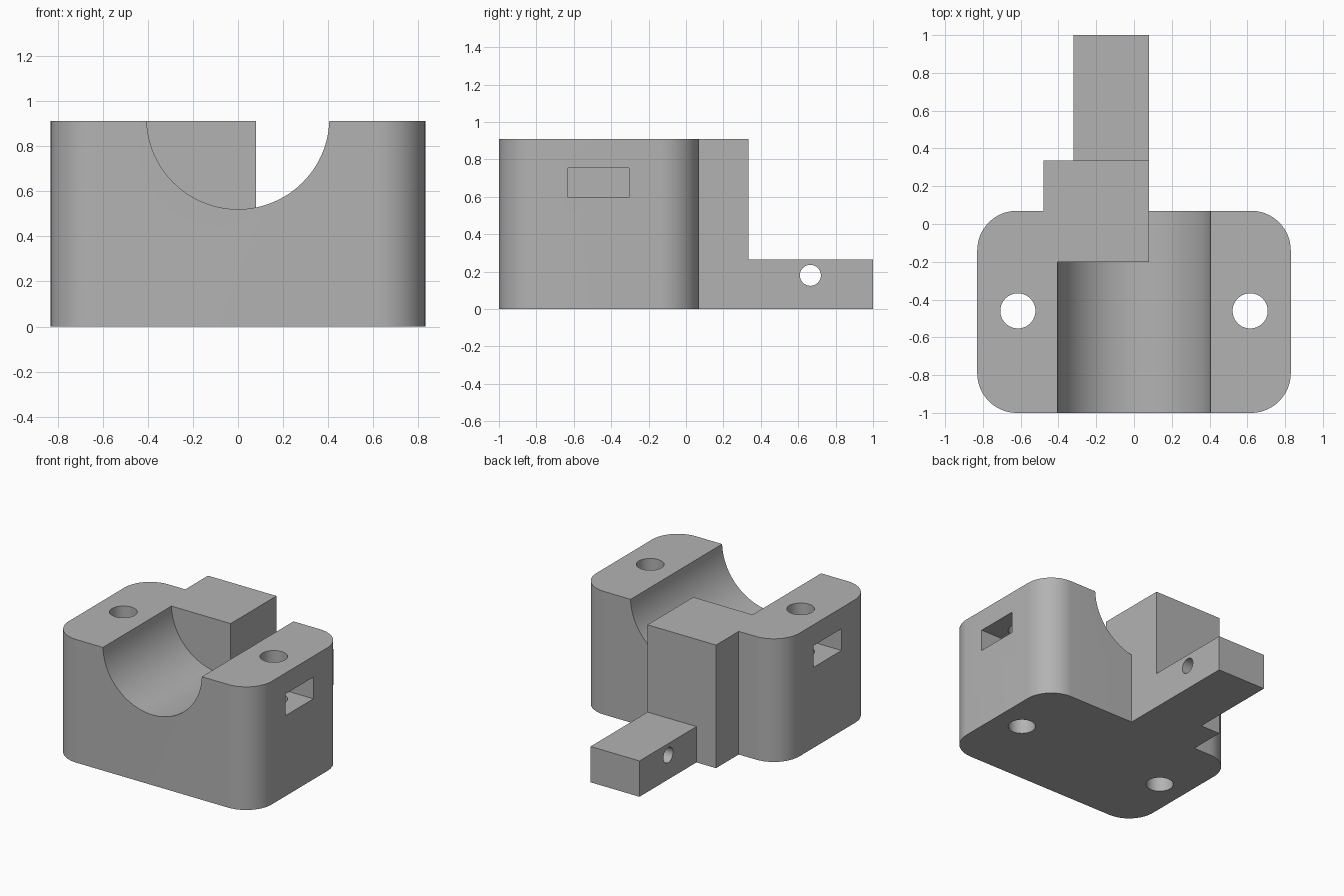
import bpy, bmesh
from math import sin, cos, pi
from mathutils import Matrix

cube = bpy.data.objects.get("Cube")
if cube:
    bpy.data.objects.remove(cube, do_unlink=True)

# One plain grey material
grey = bpy.data.materials.new("plain grey")
grey.use_nodes = True
grey.diffuse_color = (0.45, 0.45, 0.45, 1)
grey.node_tree.nodes["Principled BSDF"].inputs["Base Color"].default_value = (0.45, 0.45, 0.45, 1)


def add_object(name, bm):
    bmesh.ops.recalc_face_normals(bm, faces=bm.faces)
    mesh = bpy.data.meshes.new(name)
    bm.to_mesh(mesh)
    bm.free()
    mesh.materials.append(grey)
    obj = bpy.data.objects.new(name, mesh)
    bpy.context.collection.objects.link(obj)
    return obj


def box(name, x, y, z):
    bm = bmesh.new()
    bmesh.ops.create_cube(bm, size=1)
    for v in bm.verts:
        v.co = [lo + (c + 0.5) * (hi - lo) for c, (lo, hi) in zip(v.co, (x, y, z))]
    return add_object(name, bm)


def rod(name, radius, length, centre, axis, sides=48):
    bm = bmesh.new()
    bmesh.ops.create_cone(bm, cap_ends=True, segments=sides,
                          radius1=radius, radius2=radius, depth=length)
    turn = {"X": Matrix.Rotation(pi / 2, 4, "Y"),
            "Y": Matrix.Rotation(pi / 2, 4, "X"),
            "Z": Matrix.Identity(4)}[axis]
    bmesh.ops.transform(bm, matrix=Matrix.Translation(centre) @ turn, verts=bm.verts)
    return add_object(name, bm)


def rounded_block(name, x, y, height, radius, steps=16):
    bm = bmesh.new()
    corners = [(x[1], y[1], -1, -1), (x[0], y[1], 1, -1),
               (x[0], y[0], 1, 1), (x[1], y[0], -1, 1)]
    ring = []
    for i, (cx, cy, sx, sy) in enumerate(corners):
        for k in range(steps + 1):
            a = (i + k / steps) * pi / 2
            ring.append(bm.verts.new((cx + radius * (sx + cos(a)),
                                      cy + radius * (sy + sin(a)), 0)))
    face = bm.faces.new(ring)
    top = bmesh.ops.extrude_face_region(bm, geom=[face])["geom"]
    bmesh.ops.translate(bm, vec=(0, 0, height),
                        verts=[g for g in top if isinstance(g, bmesh.types.BMVert)])
    return add_object(name, bm)


def combine(target, tool, operation):
    mod = target.modifiers.new(tool.name, "BOOLEAN")
    mod.operation = operation
    mod.solver = "EXACT"
    mod.object = tool
    bpy.context.view_layer.objects.active = target
    bpy.ops.object.modifier_apply(modifier=mod.name)
    bpy.data.objects.remove(tool, do_unlink=True)


HEIGHT = 0.91

# Rounded body with a half-round cradle along its depth
body = rounded_block("clamp_body", (-0.83, 0.83), (-1, 0.07), HEIGHT, 0.21)
combine(body, rod("cradle_cutter", 0.405, 3, (0, 0, 0.925), "Y", 96), "DIFFERENCE")

# Stop block closing part of the cradle, and the low tail behind it
combine(body, box("stop_block", (-0.48, 0.08), (-0.2, 0.335), (0, HEIGHT)), "UNION")
combine(body, box("tail_bar", (-0.32, 0.08), (0.2, 1), (0, 0.265)), "UNION")

# Bolt holes and side nut slots, one pair per side
for side in (-1, 1):
    combine(body, rod("bolt_hole", 0.093, 3, (side * 0.615, -0.46, 0.5), "Z"), "DIFFERENCE")
    span = sorted((side * 0.45, side * 1.0))
    combine(body, box("nut_slot", span, (-0.63, -0.305), (0.595, 0.755)), "DIFFERENCE")

# Cross hole through the tail
combine(body, rod("tail_hole", 0.056, 2, (-0.12, 0.665, 0.18), "X"), "DIFFERENCE")

# Smooth the rounds, keep the edges sharp
bpy.ops.object.select_all(action="DESELECT")
body.select_set(True)
bpy.context.view_layer.objects.active = body
bpy.ops.object.shade_smooth_by_angle(angle=pi / 6)
